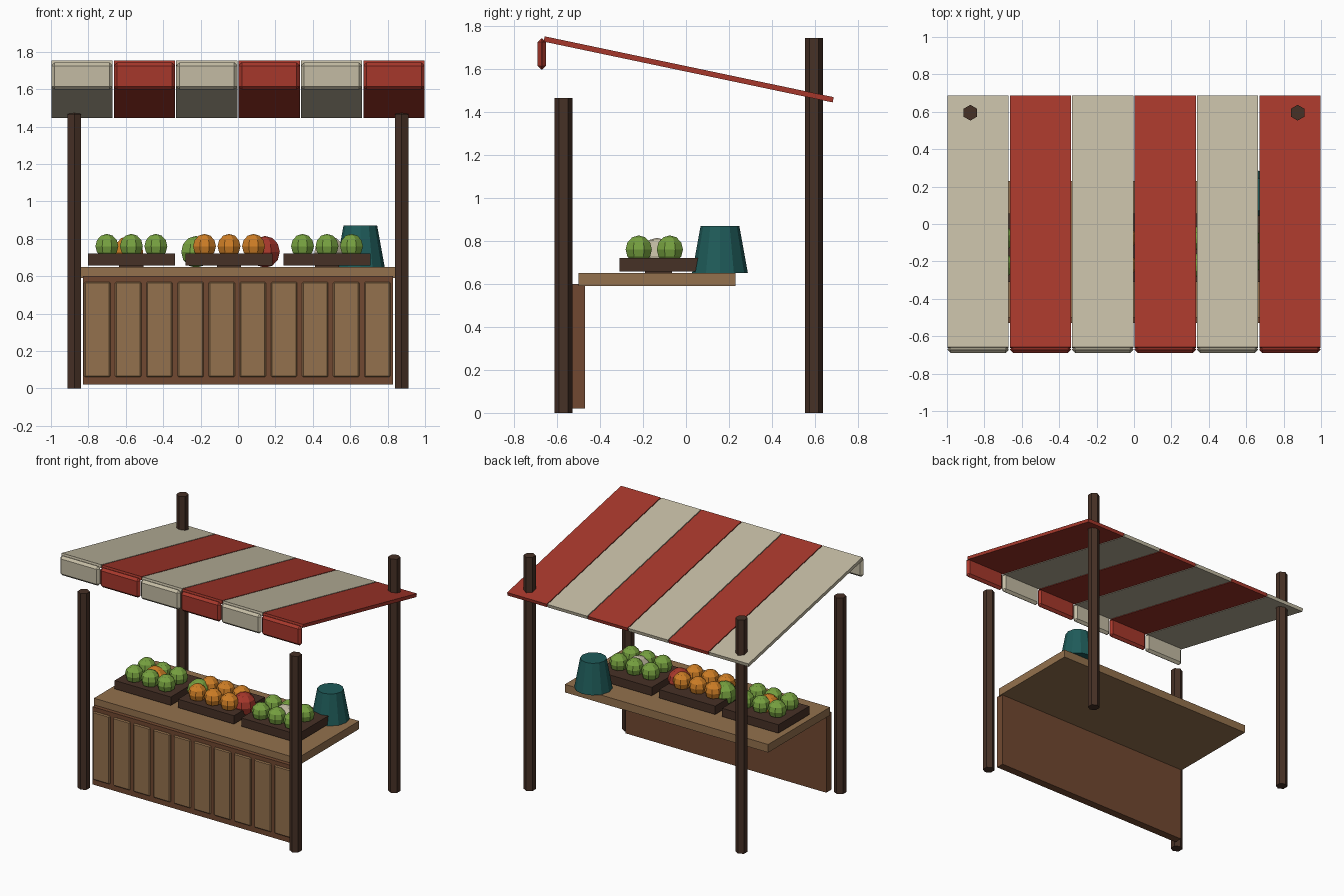
import bpy, bmesh, math
from mathutils import Matrix

if "Cube" in bpy.data.objects:
    bpy.data.objects.remove(bpy.data.objects["Cube"])


def mat(name, r, g, b):
    m = bpy.data.materials.new(name)
    m.diffuse_color = [(c / 255) ** 2.2 for c in (r, g, b)] + [1]
    m.use_nodes = True
    m.node_tree.nodes["Principled BSDF"].inputs["Base Color"].default_value = m.diffuse_color
    return m


DARK = mat("dark_wood", 72, 52, 42)
BROWN = mat("panel_wood", 112, 74, 52)
TAN = mat("light_wood", 146, 112, 78)
RED = mat("red_cloth", 165, 58, 47)
CREAM = mat("cream_cloth", 194, 186, 162)
GREEN = mat("green_fruit", 118, 160, 66)
ORANGE = mat("orange_fruit", 205, 125, 42)
TEAL = mat("teal_bucket", 36, 92, 90)


def finish(bm, name, material):
    me = bpy.data.meshes.new(name)
    bm.to_mesh(me)
    bm.free()
    me.materials.append(material)
    ob = bpy.data.objects.new(name, me)
    bpy.context.collection.objects.link(ob)
    return ob


def box(name, material, x, y, z, bevel=0):
    """Box from (min, max) ranges."""
    bm = bmesh.new()
    size = [r[1] - r[0] for r in (x, y, z)]
    mid = [(r[0] + r[1]) / 2 for r in (x, y, z)]
    bmesh.ops.create_cube(bm, size=1, matrix=Matrix.Translation(mid) @ Matrix.Diagonal((*size, 1)))
    if bevel:
        bmesh.ops.bevel(bm, geom=bm.edges[:], offset=bevel, segments=1, affect='EDGES')
    return finish(bm, name, material)


def cone(name, material, x, y, z0, z1, r0, r1, sides, turn=0):
    bm = bmesh.new()
    bmesh.ops.create_cone(bm, cap_ends=True, segments=sides, radius1=r0, radius2=r1, depth=z1 - z0,
                          matrix=Matrix.Translation((x, y, (z0 + z1) / 2)) @ Matrix.Rotation(turn, 4, 'Z'))
    return finish(bm, name, material)


def ball(name, material, x, y, z, r):
    bm = bmesh.new()
    bmesh.ops.create_uvsphere(bm, u_segments=8, v_segments=6, radius=r,
                              matrix=Matrix.Translation((x, y, z)) @ Matrix.Rotation(math.pi / 8, 4, 'Z'))
    return finish(bm, name, material)


# Hexagonal posts, points facing front and back
for side in (-1, 1):
    cone("front_post", DARK, side * 0.875, -0.57, 0, 1.465, 0.042, 0.042, 6)
    cone("back_post", DARK, side * 0.875, 0.595, 0, 1.745, 0.042, 0.042, 6)

# Counter, front panel and boards
box("counter_top", TAN, (-0.84, 0.84), (-0.5, 0.23), (0.59, 0.65))
box("front_panel", BROWN, (-0.83, 0.83), (-0.53, -0.47), (0.02, 0.6))
for i in range(10):
    x = -0.753 + i * 0.1665
    box("front_board", TAN, (x - 0.07, x + 0.07), (-0.54, -0.515), (0.06, 0.57), 0.007)

# Awning strips and hanging valance
y0, z0, y1, z1 = -0.66, 1.74, 0.685, 1.457
length, angle = math.hypot(y1 - y0, z1 - z0), math.atan2(z1 - z0, y1 - y0)
for i in range(6):
    x = -1 + (i + 0.5) / 3
    cloth = RED if i % 2 else CREAM
    span = (x - 0.1635, x + 0.1635)
    strip = box("awning_strip", cloth, span, (-length / 2, length / 2), (-0.0125, 0.0125))
    strip.location = (0, (y0 + y1) / 2, (z0 + z1) / 2)
    strip.rotation_euler.x = angle
    box("valance_flap", cloth, span, (-0.69, -0.652), (1.597, 1.742), 0.017)

# Crates with two rows of small fruit
for x, fruit in ((-0.57, GREEN), (-0.048, ORANGE), (0.476, GREEN)):
    box("crate", DARK, (x - 0.232, x + 0.232), (-0.31, 0.055), (0.657, 0.72))
    box("crate_foot", DARK, (x - 0.065, x + 0.065), (-0.19, -0.065), (0.65, 0.66))
    for i in (-1, 0, 1):
        for y in (-0.22, -0.075):
            ball("fruit", fruit, x + i * 0.131, y, 0.76, 0.066)

# Larger fruit nestled among the rows
for x, material in ((-0.585, ORANGE), (-0.225, GREEN), (0.145, RED), (0.487, CREAM)):
    ball("large_fruit", material, x, -0.135, 0.73, 0.085)

# Bucket standing upside down at the back corner
cone("bucket", TEAL, 0.654, 0.158, 0.65, 0.87, 0.13, 0.09, 12)
